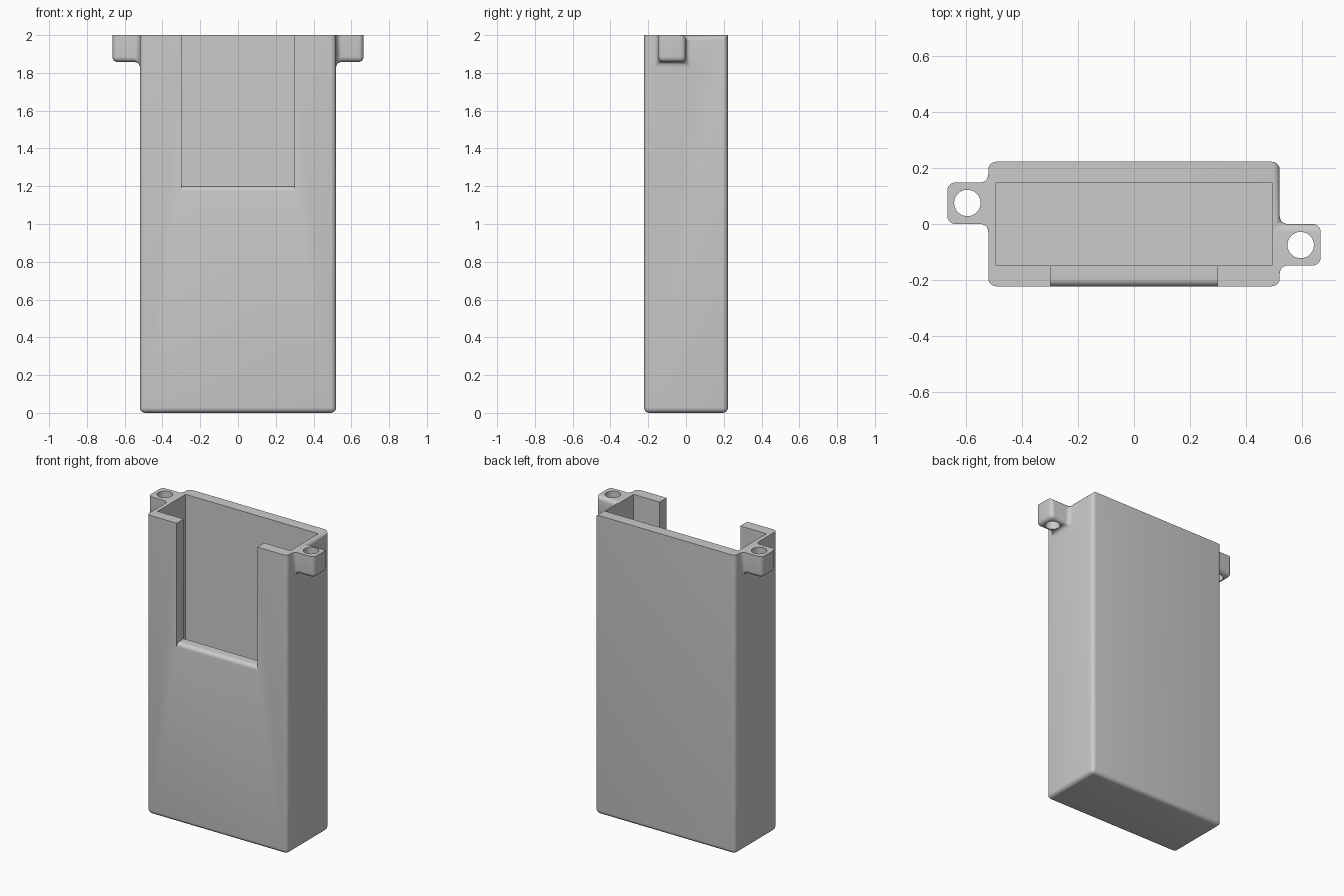
import bpy, bmesh, math

old = bpy.data.objects.get("Cube")
if old:
    bpy.data.objects.remove(old)

BX, BY, TX, TY = 0.519, 0.222, 0.665, 0.148   # body and tab limits
TOP, TAB_Z, R = 2.0, 1.857, 0.028

grey = bpy.data.materials.new("plain grey")
grey.use_nodes = True
colour = (0.6, 0.6, 0.6, 1)
grey.diffuse_color = colour
grey.node_tree.nodes["Principled BSDF"].inputs["Base Color"].default_value = colour


def make_object(name, bm):
    bmesh.ops.recalc_face_normals(bm, faces=bm.faces)
    mesh = bpy.data.meshes.new(name)
    bm.to_mesh(mesh)
    bm.free()
    mesh.materials.append(grey)
    obj = bpy.data.objects.new(name, mesh)
    bpy.context.collection.objects.link(obj)
    return obj


def prism(name, points, offset):
    """Extrude a closed outline along an offset vector."""
    bm = bmesh.new()
    face = bm.faces.new([bm.verts.new(p) for p in points])
    ext = bmesh.ops.extrude_face_region(bm, geom=[face], use_keep_orig=True)
    verts = [v for v in ext["geom"] if isinstance(v, bmesh.types.BMVert)]
    bmesh.ops.translate(bm, verts=verts, vec=offset)
    return make_object(name, bm)


# Case and mounting tabs: filled cells of a coarse grid, skinned as one solid
xs, ys, zs = (-TX, -BX, BX, TX), (-BY, -TY, 0, TY, BY), (0, TAB_Z, TOP)
cells = {(1, j, k) for j in range(4) for k in range(2)} | {(0, 2, 1), (2, 1, 1)}
bm = bmesh.new()
corners = {}


def corner(i, j, k):
    if (i, j, k) not in corners:
        corners[i, j, k] = bm.verts.new((xs[i], ys[j], zs[k]))
    return corners[i, j, k]


for cell in cells:
    for axis in range(3):
        for side in (0, 1):
            near = list(cell)
            near[axis] += 2 * side - 1
            if tuple(near) in cells:
                continue
            quad = []
            for a, b in ((0, 0), (1, 0), (1, 1), (0, 1)):
                idx = list(cell)
                idx[axis] += side
                idx[(axis + 1) % 3] += a
                idx[(axis + 2) % 3] += b
                quad.append(corner(*idx))
            bm.faces.new(quad if side else quad[::-1])
bmesh.ops.recalc_face_normals(bm, faces=bm.faces)
bmesh.ops.dissolve_limit(bm, angle_limit=0.01, verts=bm.verts, edges=bm.edges)


# Round every edge but the flat rim, plus one stretch of rim behind the left tab
def rounded(edge):
    if any(v.co.z < TOP - 0.01 for v in edge.verts):
        return True
    mid = (edge.verts[0].co + edge.verts[1].co) / 2
    return mid.x > BX - 0.01 and -0.01 < mid.y < BY - 0.01


bmesh.ops.bevel(bm, geom=[e for e in bm.edges if rounded(e)], offset=R,
                segments=5, profile=0.5, affect='EDGES', clamp_overlap=True)
case = make_object("case", bm)

# Hollow inside
WX, FLOOR = 0.491, 0.07
cavity = prism("cavity_cutter", [(-WX, -TY, FLOOR), (WX, -TY, FLOOR),
                                 (WX, TY, FLOOR), (-WX, TY, FLOOR)], (0, 0, 2.2))

# Front opening with a rounded sill
NX, SILL, SR = 0.298, 1.2, 0.026
outline = [(-NX, -0.3, SILL - SR)]
for s in range(7):
    a = math.pi / 2 * s / 6
    outline.append((-NX, -BY + SR - SR * math.cos(a), SILL - SR + SR * math.sin(a)))
outline += [(-NX, -0.1, SILL), (-NX, -0.1, 2.2), (-NX, -0.3, 2.2)]
opening = prism("opening_cutter", outline, (2 * NX, 0, 0))


# Screw holes through the tabs
def hole(name, x, y, r=0.047, n=40):
    ring = [(x + r * math.cos(2 * math.pi * s / n),
             y + r * math.sin(2 * math.pi * s / n), 1.7) for s in range(n)]
    return prism(name, ring, (0, 0, 0.5))


cutters = [cavity, opening, hole("left_hole_cutter", 0.594, -0.075),
           hole("right_hole_cutter", -0.594, 0.075)]
bpy.context.view_layer.objects.active = case
for cutter in cutters:
    mod = case.modifiers.new(cutter.name, 'BOOLEAN')
    mod.operation, mod.solver, mod.object = 'DIFFERENCE', 'EXACT', cutter
    bpy.ops.object.modifier_apply(modifier=mod.name)
    bpy.data.objects.remove(cutter)

bpy.ops.object.select_all(action='DESELECT')
case.select_set(True)
bpy.ops.object.shade_smooth_by_angle(angle=math.radians(30))
